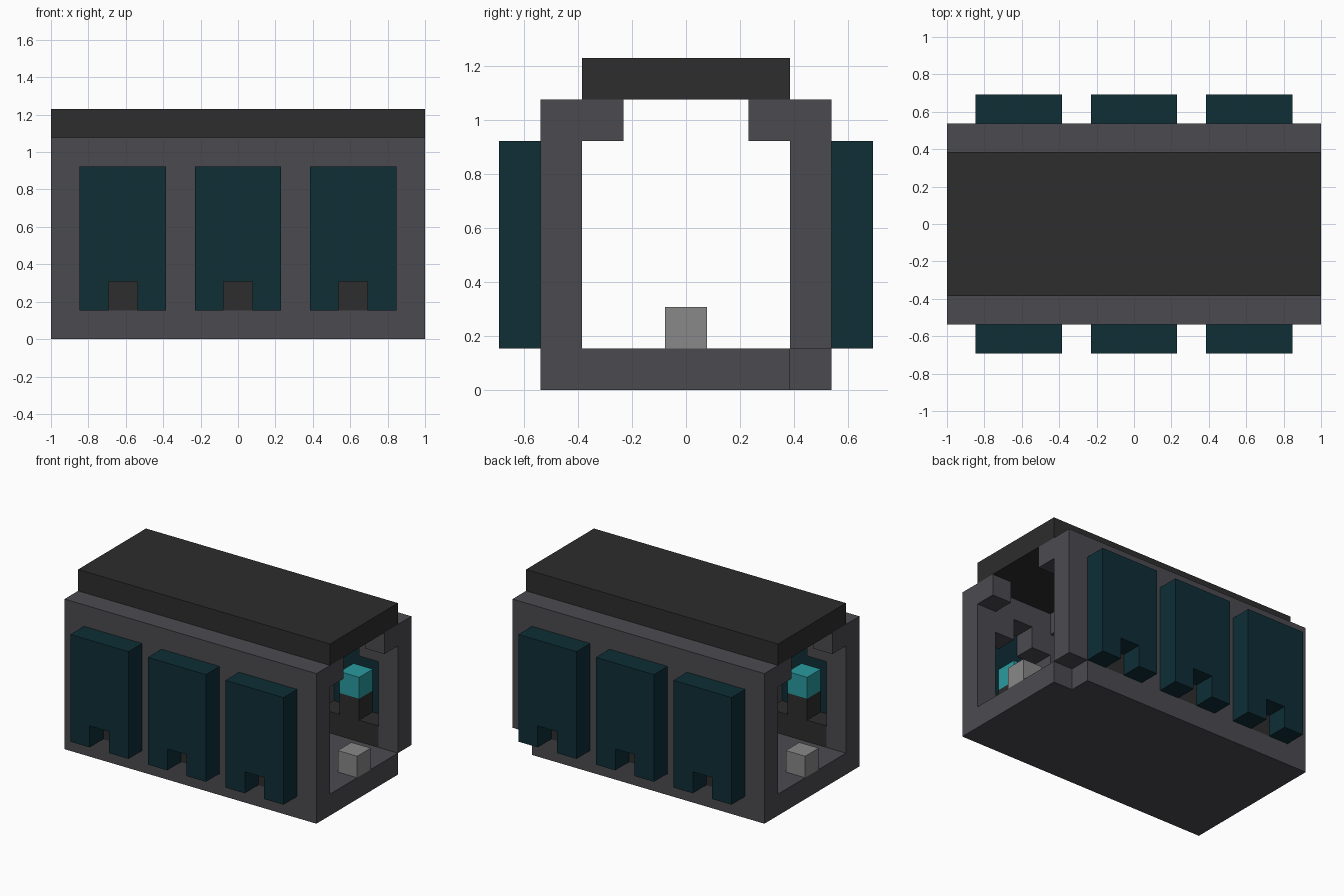
import bpy
import bmesh

UNIT = 2 / 13  # size of one building block

old = bpy.data.objects.get("Cube")
if old:
    bpy.data.objects.remove(old, do_unlink=True)


def material(name, srgb):
    lin = [c / 12.92 if c < 0.04 else ((c + 0.055) / 1.055) ** 2.4
           for c in (v / 255 for v in srgb)]
    mat = bpy.data.materials.new(name)
    mat.use_nodes = True
    mat.diffuse_color = (*lin, 1)
    mat.node_tree.nodes["Principled BSDF"].inputs["Base Color"].default_value = (*lin, 1)
    return mat


wall_grey = material("wall grey", (75, 74, 79))
charcoal = material("charcoal", (45, 45, 45))
deep_teal = material("deep teal", (14, 46, 54))
bright_teal = material("bright teal", (42, 155, 160))
pale_grey = material("pale grey", (136, 136, 136))


def finish(name, bm, mat):
    bmesh.ops.recalc_face_normals(bm, faces=bm.faces)
    mesh = bpy.data.meshes.new(name)
    bm.to_mesh(mesh)
    bm.free()
    mesh.materials.append(mat)
    obj = bpy.data.objects.new(name, mesh)
    bpy.context.collection.objects.link(obj)
    return obj


def box(name, mat, xs, ys, zs):
    """Box between pairs of block coordinates."""
    spans = [sorted(s) for s in (xs, ys, zs)]
    bm = bmesh.new()
    bmesh.ops.create_cube(bm, size=1)
    for v in bm.verts:
        for axis, (lo, hi) in enumerate(spans):
            v.co[axis] = (lo if v.co[axis] < 0 else hi) * UNIT
    return finish(name, bm, mat)


def extrude_xz(name, mat, outline, ys):
    """Outline in x and z, extruded along y."""
    y0, y1 = sorted(ys)
    bm = bmesh.new()
    face = bm.faces.new([bm.verts.new((x * UNIT, y0 * UNIT, z * UNIT)) for x, z in outline])
    ext = bmesh.ops.extrude_face_region(bm, geom=[face])["geom"]
    verts = [g for g in ext if isinstance(g, bmesh.types.BMVert)]
    bmesh.ops.translate(bm, verts=verts, vec=(0, (y1 - y0) * UNIT, 0))
    return finish(name, bm, mat)


# floor, with the small missing corner at the back left
box("floor", wall_grey, (-6.5, 6.5), (-3.5, 2.5), (0, 1))
box("back_floor_edge", wall_grey, (-6.5, 5.5), (2.5, 3.5), (0, 1))
box("roof", charcoal, (-6.5, 6.5), (-2.5, 2.5), (7, 8))

# floor lights, one at each pair of pillars
for x in (-6, -2, 2, 6):
    box("floor_light", pale_grey, (x - .5, x + .5), (-.5, .5), (1, 2))

for side, s in (("front", -1), ("back", 1)):
    wall = (2.5 * s, 3.5 * s)
    box(side + "_wall_header", wall_grey, (-6.5, 6.5), wall, (6, 7))

    # pillars and the brackets that carry the roof
    for x in (-6, -2, 2, 6):
        xs = (x - .5, x + .5)
        box(side + "_pillar", wall_grey, xs, wall, (1, 6))
        box(side + "_bracket", wall_grey, xs, (1.5 * s, 2.5 * s), (6, 7))

    for x in (-4, 0, 4):
        # stepped top of the bay opening
        for d in (-1, 1):
            box(side + "_arch_shoulder", wall_grey, (x + d * .5, x + d * 1.5), wall, (5, 6))
        # console in the bay, with its screen
        tee = [(-1.5, 1), (1.5, 1), (1.5, 2), (.5, 2), (.5, 3), (-.5, 3), (-.5, 2), (-1.5, 2)]
        extrude_xz(side + "_console", charcoal, [(x + a, z) for a, z in tee], wall)
        box(side + "_screen", bright_teal, (x - .5, x + .5), wall, (3, 4))
        # outer panel, notched at the bottom
        arch = [(-1.5, 1), (-.5, 1), (-.5, 2), (.5, 2), (.5, 1), (1.5, 1), (1.5, 6), (-1.5, 6)]
        extrude_xz(side + "_panel", deep_teal, [(x + a, z) for a, z in arch],
                   (3.5 * s, 4.5 * s))
